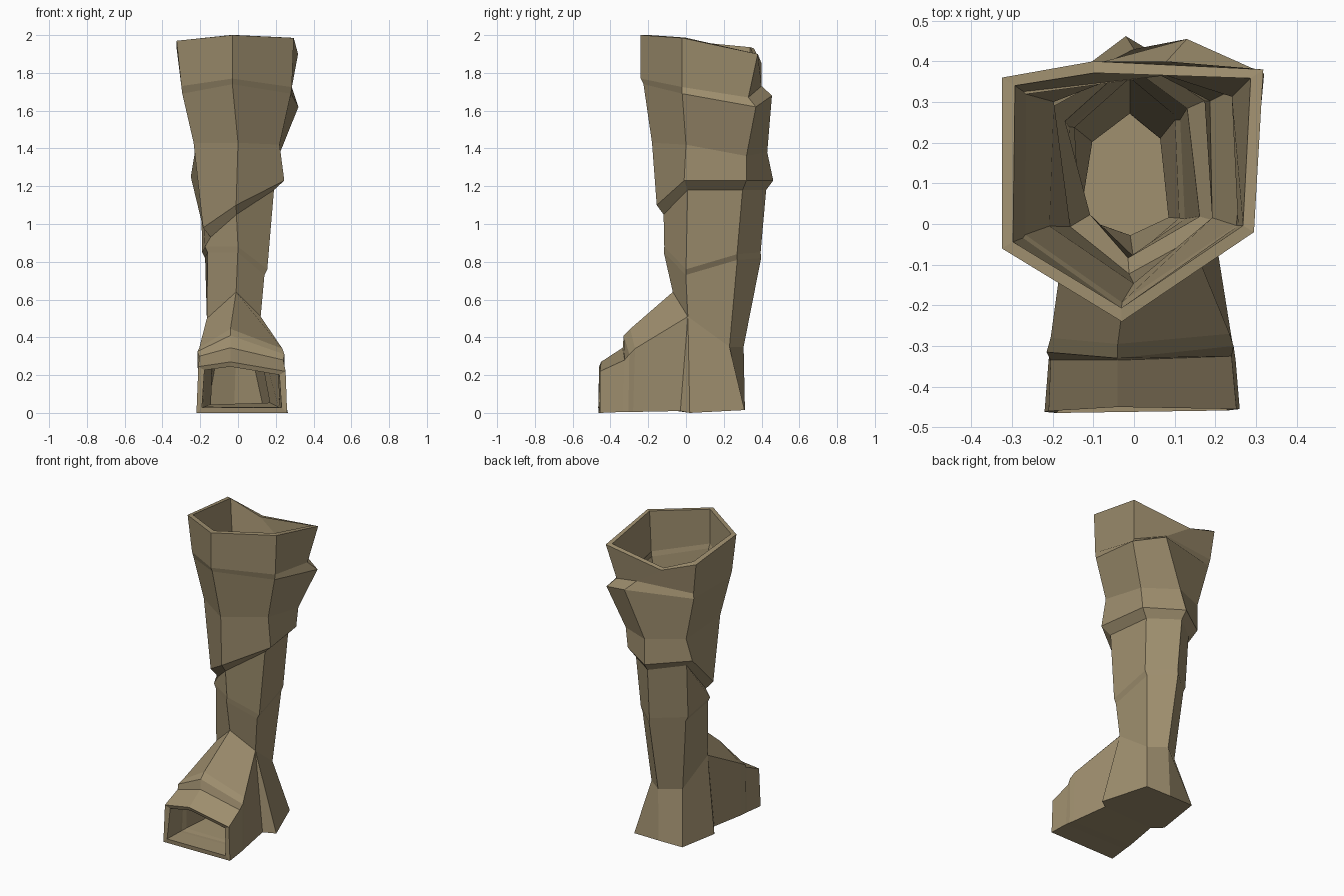
import bpy, bmesh
from mathutils import Vector

if "Cube" in bpy.data.objects:
    bpy.data.objects.remove(bpy.data.objects["Cube"])

leather = bpy.data.materials.new("tan leather")
leather.diffuse_color = (0.34, 0.27, 0.155, 1)
leather.use_nodes = True
leather.node_tree.nodes["Principled BSDF"].inputs["Base Color"].default_value = leather.diffuse_color

# Six-sided leg sections: front, front right, back right, back, back left, front left
SHAFT = [
    [(-.03, -.24, 2.0), (.295, -.02, 1.985), (.318, .38, 1.90), (-.10, .40, 1.85), (-.325, .36, 1.93), (-.325, -.06, 1.97)],
    [(-.03, -.24, 1.77), (.285, -.02, 1.725), (.275, .33, 1.67), (.08, .40, 1.73), (-.30, .35, 1.73), (-.30, -.05, 1.73)],
    [(-.03, -.225, 1.74), (.28, -.02, 1.69), (.32, .37, 1.62), (.13, .455, 1.68), (-.295, .34, 1.69), (-.295, -.04, 1.69)],
    [(0, -.18, 1.43), (.22, 0, 1.42), (.215, .32, 1.36), (0, .43, 1.38), (-.225, .32, 1.40), (-.235, -.02, 1.43)],
    [(-.01, -.155, 1.10), (.245, -.01, 1.23), (.20, .32, 1.23), (-.02, .462, 1.23), (-.25, .29, 1.25), (-.185, -.02, .98)],
    [(0, -.115, .88), (.155, 0, .76), (.14, .27, .84), (-.01, .395, .85), (-.19, .25, .85), (-.175, 0, .88)],
]
ANKLE = [(-.01, -.07, .64), (.12, .01, .51), (.09, .23, .35), (-.01, .305, .35), (-.13, .22, .35), (-.165, .01, .50)]

# Foot sections from toe to instep: right sole, right top, middle, left top, left sole
FOOT = [
    [(.26, -.455, 0), (.252, -.455, .22), (-.04, -.45, .27), (-.21, -.46, .245), (-.22, -.462, 0)],
    [(.25, -.335, .005), (.24, -.325, .28), (-.04, -.335, .345), (-.205, -.335, .30), (-.21, -.335, .005)],
    [(.245, -.305, .005), (.245, -.30, .31), (-.04, -.33, .41), (-.215, -.315, .325), (-.208, -.315, .005)],
    [(.24, -.28, .005), (.235, -.27, .34), (-.04, -.295, .445), (-.205, -.28, .345), (-.205, -.28, .005)],
]
NOTCH = [(.20, -.03, .01), (-.17, -.05, .01)]
HEEL = [(.265, .02, 0), (.16, .31, .015), (-.02, .312, .015), (-.19, .31, .015), (-.22, .02, 0)]


def tuck(ring, shrink, drop):
    """Copy of a section pulled inwards and down, for the underside of a fold."""
    c = sum((Vector(p) for p in ring), Vector()) / len(ring)
    return [(c.x + (p[0] - c.x) * shrink, c.y + (p[1] - c.y) * (shrink + .1), p[2] - drop) for p in ring]


bm = bmesh.new()


def verts(points):
    return [bm.verts.new(p) for p in points]


def bridge(a, b, closed):
    n = len(a)
    for i in range(n if closed else n - 1):
        j = (i + 1) % n
        bm.faces.new((a[i], a[j], b[j], b[i]))


# Leg shaft with its wrapped folds
sections = SHAFT[:5] + [tuck(SHAFT[4], .78, .05), SHAFT[5], tuck(SHAFT[5], .91, .03), ANKLE]
rings = [verts(s) for s in sections]
for upper, lower in zip(rings, rings[1:]):
    bridge(upper, lower, True)
ankle = rings[-1]

# Foot, joined to the front of the ankle
notch = verts(NOTCH)
arcs = [verts(s) for s in FOOT] + [[notch[0], ankle[1], ankle[0], ankle[5], notch[1]]]
for a, b in zip(arcs, arcs[1:]):
    bridge(a, b, False)

# Flared heel
heel = verts(HEEL)
bridge(ankle[1:], heel, False)
bm.faces.new((ankle[1], heel[0], notch[0]))
bm.faces.new((ankle[5], notch[1], heel[-1]))

# Sole
for a, b in zip(arcs, arcs[1:]):
    bm.faces.new((a[0], a[-1], b[-1], b[0]))
bm.faces.new([notch[0], notch[1]] + heel[::-1])

bmesh.ops.recalc_face_normals(bm, faces=bm.faces[:])
bm.normal_update()
if bm.faces[-1].normal.z > 0:
    bmesh.ops.reverse_faces(bm, faces=bm.faces[:])

mesh = bpy.data.meshes.new("boot")
bm.to_mesh(mesh)
bm.free()
mesh.materials.append(leather)
boot = bpy.data.objects.new("boot", mesh)
bpy.context.collection.objects.link(boot)

# Wall thickness, grown inwards; the top and toe stay open
wall = boot.modifiers.new("wall", 'SOLIDIFY')
wall.thickness = .028
wall.offset = -1
wall.use_even_offset = True
wall.thickness_clamp = 1.0
